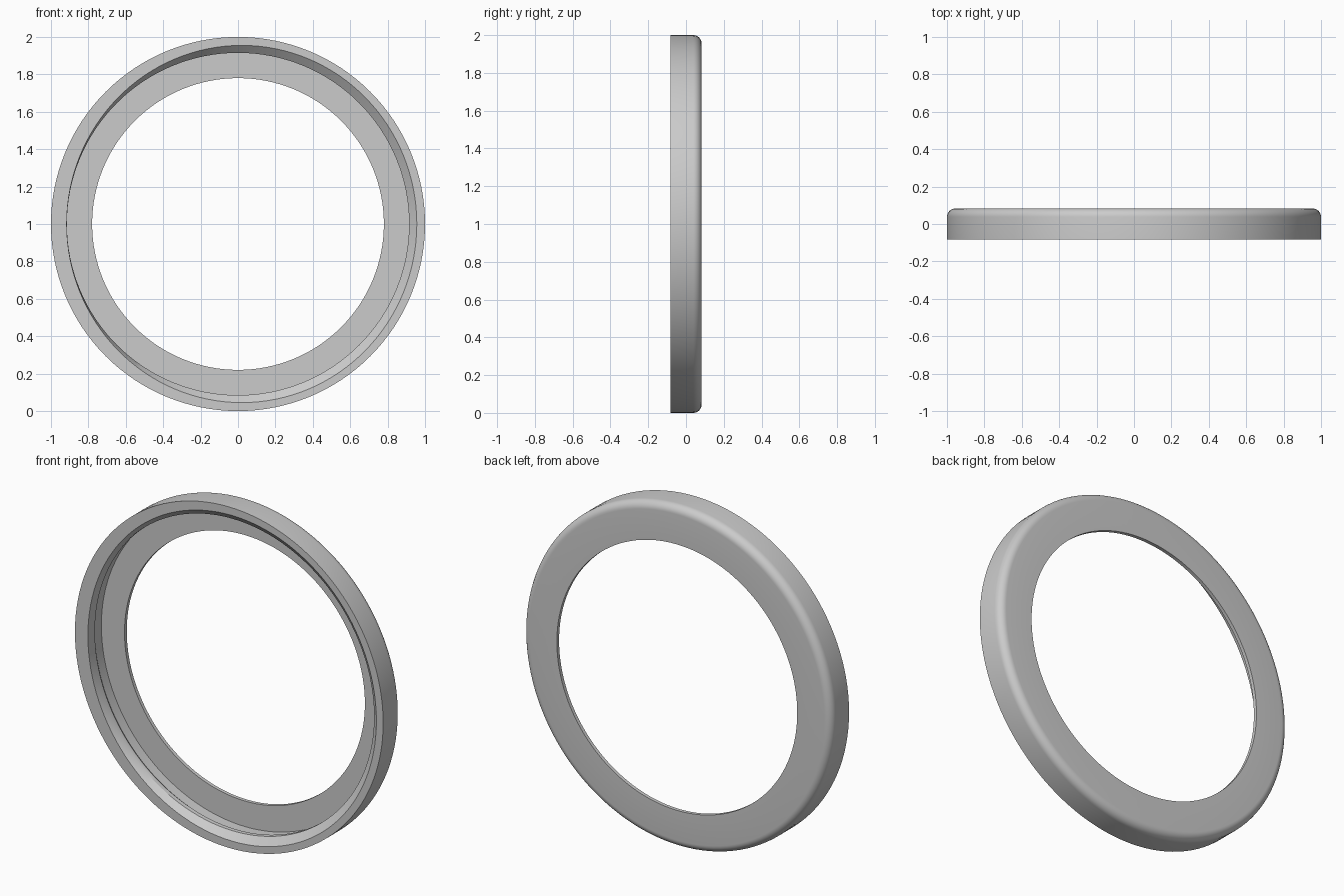
import bpy, bmesh, math

if "Cube" in bpy.data.objects:
    bpy.data.objects.remove(bpy.data.objects["Cube"])

SEGMENTS = 128
HALF = 0.083      # half depth of the ring
FILLET = 0.045    # rounded outer back edge

grey = bpy.data.materials.new("plain grey")
grey.diffuse_color = (0.6, 0.6, 0.6, 1)
grey.use_nodes = True
grey.node_tree.nodes["Principled BSDF"].inputs["Base Color"].default_value = grey.diffuse_color


def loop(bm, y, rx, rz=None, cx=0.0):
    """One closed ring of vertices around the y axis."""
    rz = rz or rx
    return [bm.verts.new((cx + rx * math.cos(a), y, 1 + rz * math.sin(a)))
            for a in (2 * math.pi * i / SEGMENTS for i in range(SEGMENTS))]


bm = bmesh.new()

# Front rim: the mouth is slightly offset, so its bevel tapers out on one side
loops = [loop(bm, -HALF, 1.0),
         loop(bm, -HALF, 0.936, 0.955, 0.02)]

# Retaining lip, recess wall, recess floor and central hole
for y, r in [(-0.045, 0.915), (-0.02, 0.915), (0.0, 0.93),
             (0.062, 0.93), (0.062, 0.78), (HALF, 0.78)]:
    loops.append(loop(bm, y, r))

# Flat back and rounded outer edge
for i in range(9):
    a = math.pi / 2 * (1 - i / 8)
    loops.append(loop(bm, HALF - FILLET + FILLET * math.sin(a),
                      1 - FILLET + FILLET * math.cos(a)))

# Skin neighbouring loops, closing the section back to the front rim
for a, b in zip(loops, loops[1:] + loops[:1]):
    for i in range(SEGMENTS):
        j = (i + 1) % SEGMENTS
        bm.faces.new((a[i], a[j], b[j], b[i]))
bmesh.ops.recalc_face_normals(bm, faces=bm.faces)

mesh = bpy.data.meshes.new("retaining_ring")
bm.to_mesh(mesh)
bm.free()
mesh.materials.append(grey)
ring = bpy.data.objects.new("retaining_ring", mesh)
bpy.context.collection.objects.link(ring)
bpy.context.view_layer.objects.active = ring
ring.select_set(True)
bpy.ops.object.shade_smooth_by_angle(angle=math.radians(30))
